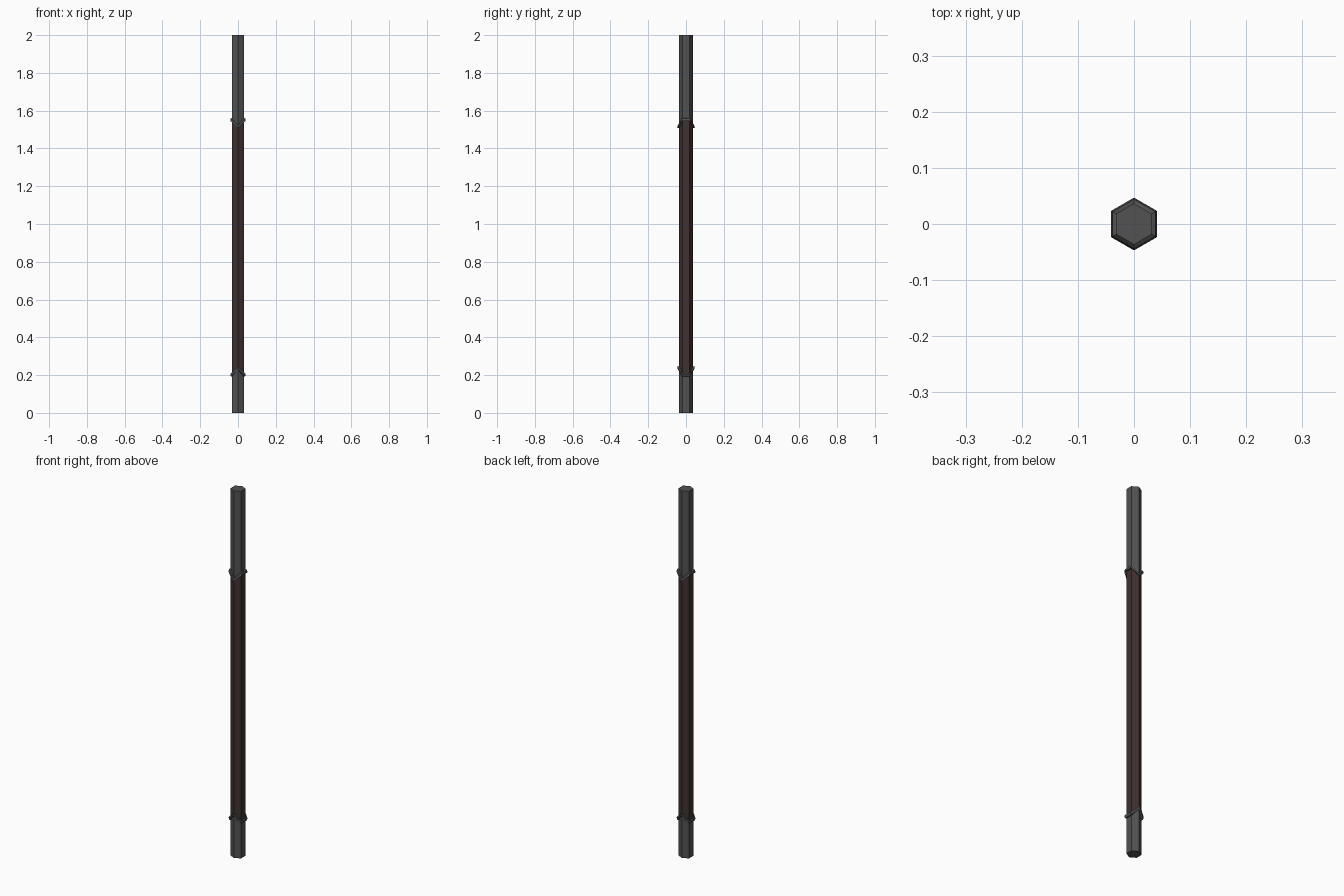
import bpy, bmesh, math

if "Cube" in bpy.data.objects:
    bpy.data.objects.remove(bpy.data.objects["Cube"])

def mat(name, c):
    m = bpy.data.materials.new(name)
    m.diffuse_color = (*c, 1)
    m.use_nodes = True
    m.node_tree.nodes["Principled BSDF"].inputs["Base Color"].default_value = m.diffuse_color
    return m

steel = mat("dark_steel", (0.085, 0.085, 0.085))
leather = mat("brown_leather", (0.05, 0.032, 0.03))

def ring_point(r, i, z, drop):
    # hexagon with corners on the y axis; side corners are shifted by drop
    a = math.radians(90 + 60 * i)
    x, y = r * math.cos(a), r * math.sin(a)
    return (x, y, z + (drop if abs(x) > 1e-4 else 0))

def hex_part(name, profile, material, closed=False):
    # profile: (radius, z, side shift) for each hexagonal loop
    bm = bmesh.new()
    loops = [[bm.verts.new(ring_point(r, i, z, d)) for i in range(6)] for r, z, d in profile]
    pairs = list(zip(loops, loops[1:]))
    if closed:
        pairs.append((loops[-1], loops[0]))
    else:
        bm.faces.new(loops[0])
        bm.faces.new(loops[-1])
    for a, b in pairs:
        for i in range(6):
            j = (i + 1) % 6
            bm.faces.new((a[i], a[j], b[j], b[i]))
    bmesh.ops.recalc_face_normals(bm, faces=bm.faces)
    me = bpy.data.meshes.new(name)
    bm.to_mesh(me)
    bm.free()
    me.materials.append(material)
    ob = bpy.data.objects.new(name, me)
    bpy.context.collection.objects.link(ob)

R = 0.0365
V = 0.038  # height of the chevron edge
# shaft ends and wrapped grip
hex_part("lower_shaft", [(R, 0, 0), (R, 0.235, -V)], steel)
hex_part("grip", [(R, 0.235, -V), (R, 1.518, V)], leather)
hex_part("upper_shaft", [(R, 1.518, V), (R, 2, 0)], steel)

# chevron collars, mirrored at each end of the grip
for name, z, s in (("upper_collar", 1.518, 1), ("lower_collar", 0.235, -1)):
    hex_part(name, [(R - 0.004, z - s * 0.010, s * V), (0.047, z - s * 0.010, s * V),
                    (0.044, z + s * 0.003, s * V), (R - 0.004, z + s * 0.006, s * V)],
             steel, closed=True)
